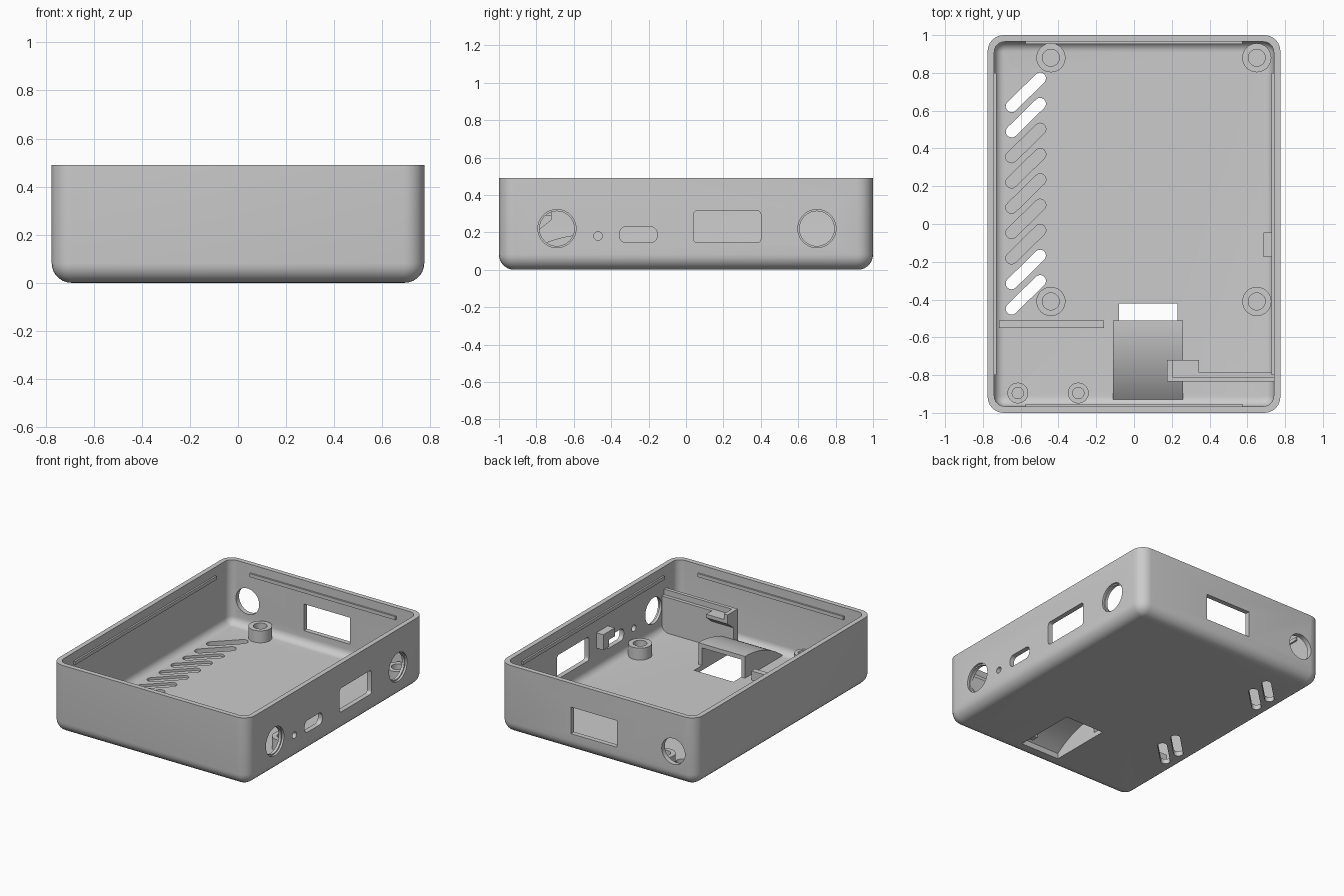
import bpy, bmesh, math
from mathutils import Vector

old = bpy.data.objects.get("Cube")
if old:
    bpy.data.objects.remove(old, do_unlink=True)

grey = bpy.data.materials.new("light grey plastic")
grey.use_nodes = True
COLOUR = (0.6, 0.6, 0.6, 1)
grey.diffuse_color = COLOUR
grey.node_tree.nodes["Principled BSDF"].inputs["Base Color"].default_value = COLOUR

W, L, H, T = 0.775, 1.0, 0.49, 0.035   # half width, half length, height, wall


def finish(name, bm):
    bmesh.ops.recalc_face_normals(bm, faces=bm.faces)
    mesh = bpy.data.meshes.new(name)
    bm.to_mesh(mesh)
    bm.free()
    mesh.materials.append(grey)
    obj = bpy.data.objects.new(name, mesh)
    bpy.context.collection.objects.link(obj)
    return obj


def prism(name, points, axis, lo, hi):
    """Extrude a 2D outline along an axis; x takes (y, z), y takes (x, z), z takes (x, y)."""
    place = {"x": lambda a, b: (lo, a, b), "y": lambda a, b: (a, lo, b), "z": lambda a, b: (a, b, lo)}[axis]
    bm = bmesh.new()
    face = bm.faces.new([bm.verts.new(place(a, b)) for a, b in points])
    out = bmesh.ops.extrude_face_region(bm, geom=[face])
    shift = Vector([(hi - lo) * (axis == k) for k in "xyz"])
    bmesh.ops.translate(bm, vec=shift, verts=[v for v in out["geom"] if isinstance(v, bmesh.types.BMVert)])
    return finish(name, bm)


def circle(cx, cy, r, n=40):
    return [(cx + r * math.cos(math.tau * i / n), cy + r * math.sin(math.tau * i / n)) for i in range(n)]


def rect(x0, x1, y0, y1, r=0.0):
    if not r:
        return [(x0, y0), (x1, y0), (x1, y1), (x0, y1)]
    pts = []
    for k, (cx, cy) in enumerate([(x1 - r, y1 - r), (x0 + r, y1 - r), (x0 + r, y0 + r), (x1 - r, y0 + r)]):
        for i in range(7):
            a = math.pi / 2 * (k + i / 6)
            pts.append((cx + r * math.cos(a), cy + r * math.sin(a)))
    return pts


def capsule(x0, y0, x1, y1, r):
    a0 = math.atan2(y1 - y0, x1 - x0)
    pts = []
    for cx, cy, start in ((x0, y0, a0 + math.pi / 2), (x1, y1, a0 - math.pi / 2)):
        for i in range(9):
            a = start + math.pi * i / 8
            pts.append((cx + r * math.cos(a), cy + r * math.sin(a)))
    return pts


def tub(name, w, l, z0, z1, r):
    """Box with rounded upright corners and a rounded bottom edge."""
    obj = prism(name, rect(-w, w, -l, l, r), "z", z0, z1)
    bm = bmesh.new()
    bm.from_mesh(obj.data)
    edges = [e for e in bm.edges if all(abs(v.co.z - z0) < 1e-5 for v in e.verts)]
    bmesh.ops.bevel(bm, geom=edges, offset=r * 0.96, segments=7, profile=0.5, affect="EDGES")
    bm.to_mesh(obj.data)
    bm.free()
    return obj


def cut(obj, cutters):
    """Subtract the cutters, bake the result and drop the helpers."""
    for c in cutters:
        c.hide_render = True
        mod = obj.modifiers.new("cut", "BOOLEAN")
        mod.operation, mod.solver, mod.object = "DIFFERENCE", "EXACT", c
    bpy.context.view_layer.update()
    dg = bpy.context.evaluated_depsgraph_get()
    mesh = bpy.data.meshes.new_from_object(obj.evaluated_get(dg))
    obj.modifiers.clear()
    obj.data = mesh
    for c in cutters:
        bpy.data.objects.remove(c, do_unlink=True)


def smooth(obj):
    bpy.ops.object.select_all(action="DESELECT")
    obj.select_set(True)
    bpy.context.view_layer.objects.active = obj
    bpy.ops.object.shade_smooth_by_angle(angle=math.radians(30))


def box(name, x0, x1, y0, y1, z0, z1):
    return prism(name, rect(x0, x1, y0, y1), "z", z0, z1)


# Curved hood profile, falling from its open rear mouth to the floor at the front
TOP, R, MOUTH, END = 0.19, 0.66, -0.51, -0.93


def hood_arc(r, end):
    pts = []
    for i in range(17):
        y = MOUTH + (end - MOUTH) * i / 16
        pts.append((y, TOP - R + math.sqrt(r * r - (y - MOUTH) ** 2)))
    return pts


def hood_cutter():
    inner = hood_arc(R - 0.03, -0.88)
    outline = [(-0.42, -0.05), (-0.42, TOP - 0.03)] + inner + [(-0.88, -0.05)]
    return prism("hood_cutter", outline, "x", -0.08, 0.23)


# Case shell with its cavity and side openings
shell = tub("case_shell", W, L, 0, H, 0.085)
cutters = [tub("cavity", W - T, L - T, T, H + 0.1, 0.055)]
for y in (-0.69, 0.70):
    cutters.append(prism("round_port", circle(y, 0.22, 0.093), "x", 0.7, 0.8))
    cutters.append(prism("port_recess", circle(y, 0.22, 0.102), "x", W - 0.015, 0.8))
cutters += [
    prism("pin_hole", circle(-0.47, 0.18, 0.023, 20), "x", 0.7, 0.8),
    prism("slot_port", rect(-0.355, -0.155, 0.145, 0.23, 0.035), "x", 0.7, 0.8),
    prism("wide_port", rect(0.04, 0.40, 0.145, 0.315, 0.02), "x", 0.7, 0.8),
    prism("rear_window", rect(-0.155, 0.21, 0.13, 0.32), "y", 0.9, 1.1),
    prism("rear_round_port", circle(-0.6, 0.22, 0.092), "y", 0.9, 1.1),
    hood_cutter(),
]

# Diagonal floor vents: the middle five are blind grooves
for i in range(9):
    y = 0.623 - 0.134 * i
    depth = 0.018 if 2 <= i <= 6 else -0.05
    cutters.append(prism("vent", capsule(-0.648, y, -0.497, y + 0.148, 0.031), "z", depth, 0.1))
cut(shell, cutters)
smooth(shell)

# Screw posts
big = [(x, y, 0.077, 0.045) for x in (-0.44, 0.65) for y in (0.88, -0.41)]
small = [(x, -0.895, 0.055, 0.03) for x in (-0.615, -0.295)]
for x, y, r, hole in big + small:
    post = prism("screw_post", circle(x, y, r), "z", T - 0.01, 0.12)
    cut(post, [prism("screw_hole", circle(x, y, hole, 28), "z", T + 0.002, 0.2)])
    smooth(post)

# Cable hood over the floor opening
hood = prism("cable_hood", [(MOUTH, 0.02)] + hood_arc(R, END) + [(END, 0.02)], "x", -0.11, 0.26)
cut(hood, [hood_cutter()])
smooth(hood)

# Low rail on the floor
box("floor_rail", -0.715, -0.16, -0.55, -0.51, T - 0.01, 0.1)

# Tall partition with a stepped top and an overhanging ledge
box("partition", 0.175, 0.75, -0.835, -0.785, T - 0.01, 0.29)
box("partition_lip", 0.175, 0.75, -0.835, -0.81, 0.28, 0.33)
prism("partition_ledge", [(-0.79, 0.21), (-0.72, 0.265), (-0.72, 0.29), (-0.79, 0.29)], "x", 0.175, 0.345)
box("ledge_end_lip", 0.175, 0.205, -0.815, -0.72, 0.285, 0.33)

# Stepped catch on the side wall
box("wall_catch_block", 0.685, 0.75, -0.11, -0.045, 0.2, 0.31)
box("wall_catch_arm", 0.685, 0.75, -0.175, -0.1, 0.25, 0.31)

# Snap ridges inside the rim
for side in (-1, 1):
    xa, xb = sorted((side * (W - T - 0.012), side * (W - T + 0.01)))
    box("side_snap_ridge", xa, xb, -0.8, 0.8, 0.405, 0.43)
    ya, yb = sorted((side * (L - T - 0.012), side * (L - T + 0.01)))
    box("end_snap_ridge", -0.575, 0.575, ya, yb, 0.405, 0.43)
